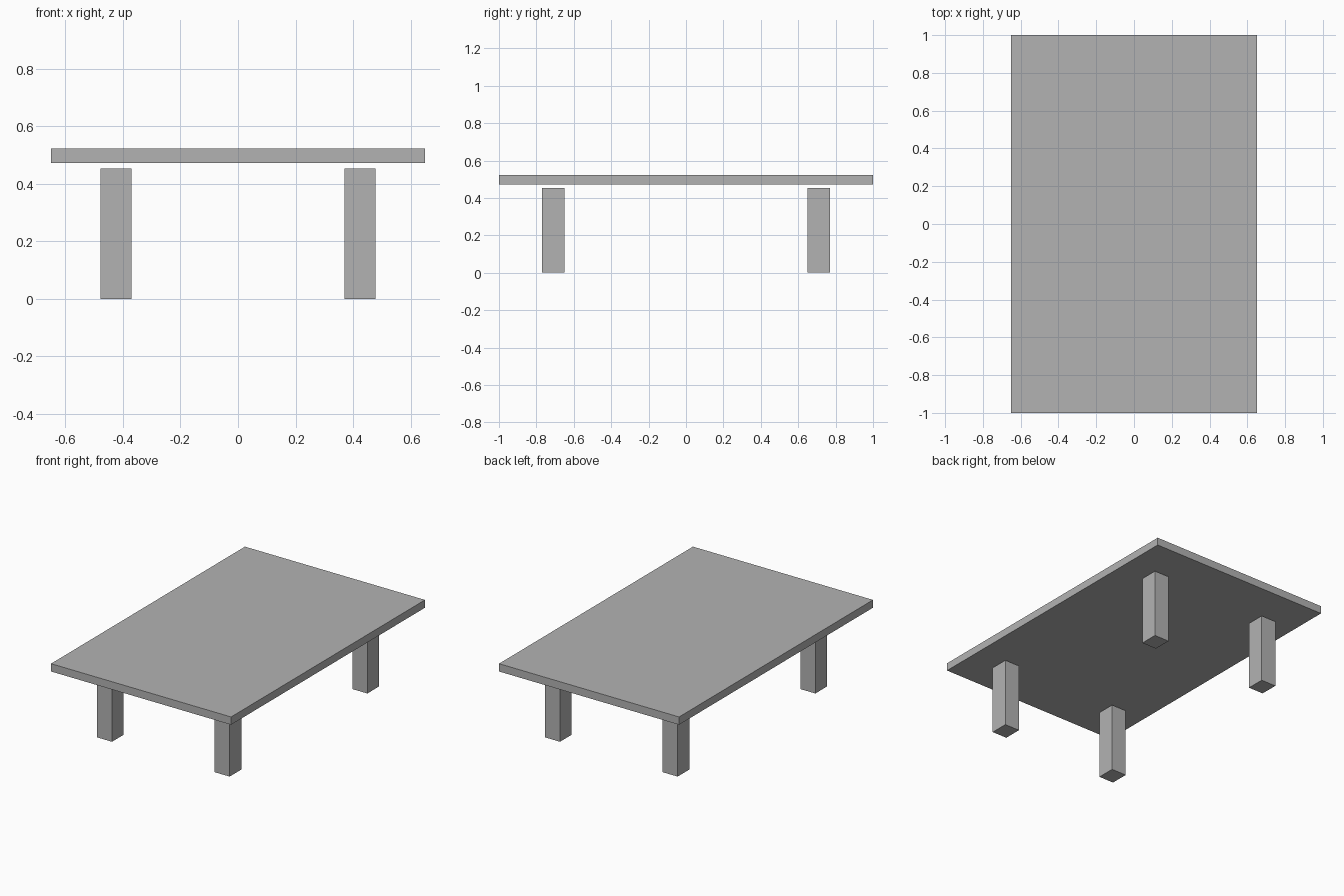
import bpy

default_cube = bpy.data.objects.get("Cube")
if default_cube:
    bpy.data.objects.remove(default_cube, do_unlink=True)

# Single grey finish
GREY = (0.45, 0.45, 0.45, 1)
grey = bpy.data.materials.new("grey")
grey.use_nodes = True
grey.diffuse_color = GREY
grey.node_tree.nodes["Principled BSDF"].inputs["Base Color"].default_value = GREY


def box(name, low, high):
    """Add a box spanning two opposite corners."""
    centre = [(a + b) / 2 for a, b in zip(low, high)]
    bpy.ops.mesh.primitive_cube_add(size=1, location=centre)
    obj = bpy.context.object
    obj.name = name
    obj.scale = [b - a for a, b in zip(low, high)]
    bpy.ops.object.transform_apply(location=False, rotation=False, scale=True)
    obj.data.materials.append(grey)
    return obj


# Tabletop slab, floating just above the legs
box("tabletop", (-0.65, -1, 0.472), (0.65, 1, 0.523))

# Four square legs, inset from the corners
LEG_X, LEG_Y = 0.425, 0.71
HALF_X, HALF_Y, LEG_TOP = 0.054, 0.06, 0.453
for side, sx in (("left", 1), ("right", -1)):
    for end, sy in (("front", -1), ("back", 1)):
        x, y = sx * LEG_X, sy * LEG_Y
        box(f"{end}_{side}_leg",
            (x - HALF_X, y - HALF_Y, 0),
            (x + HALF_X, y + HALF_Y, LEG_TOP))
